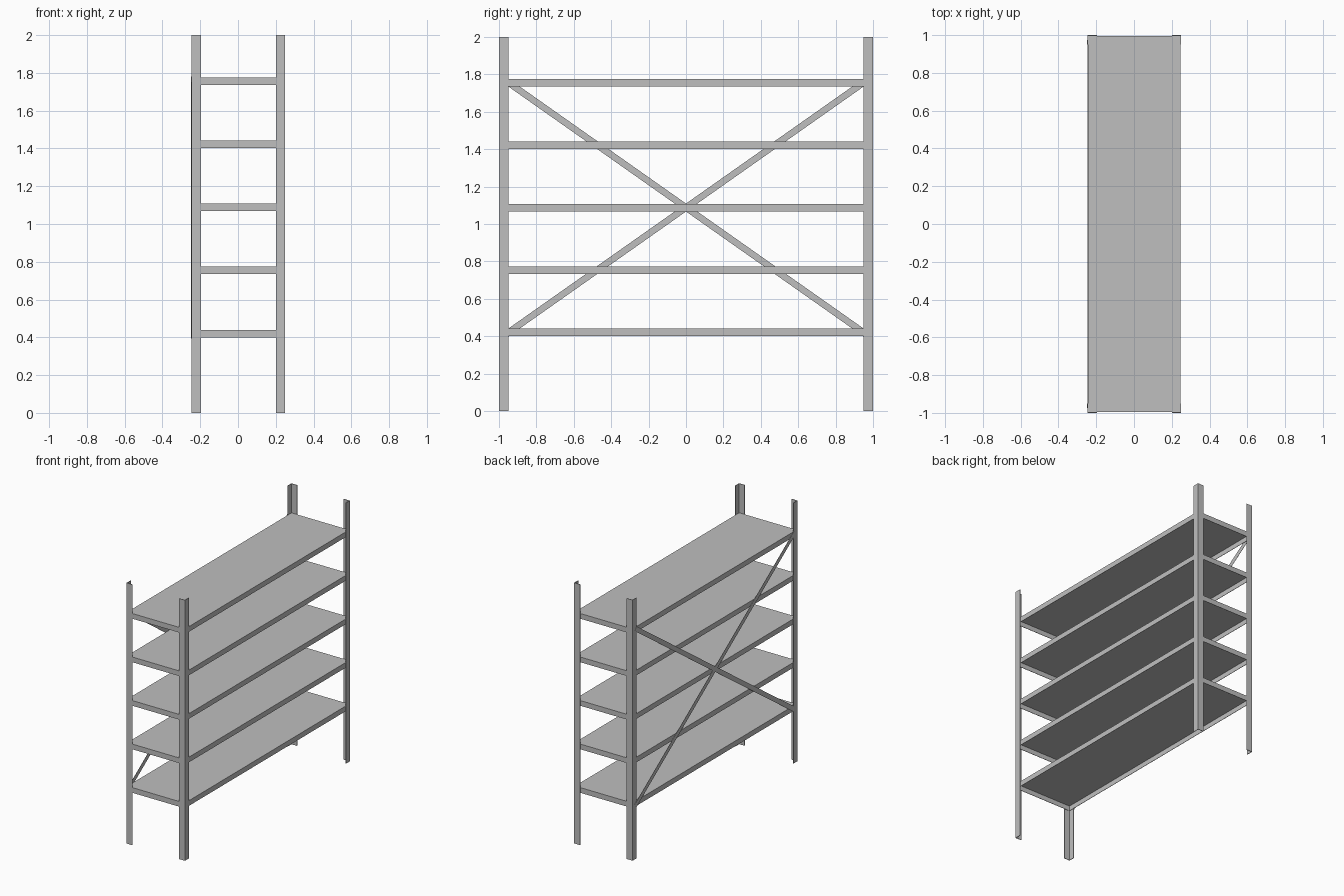
import bpy, bmesh, math
from mathutils import Matrix

cube = bpy.data.objects.get("Cube")
if cube:
    bpy.data.objects.remove(cube, do_unlink=True)

steel = bpy.data.materials.new("grey_steel")
steel.use_nodes = True
colour = (0.52, 0.52, 0.52, 1)
steel.diffuse_color = colour
steel.node_tree.nodes["Principled BSDF"].inputs["Base Color"].default_value = colour

X0, X1, Y = -0.247, 0.25, 1.0      # outer faces of the uprights
CX = (X0 + X1) / 2
WALL, FLANGE, HEIGHT = 0.004, 0.05, 2.0
LIP, FIRST, STEP = 0.04, 0.44, 0.334


def finish(name, bm):
    bmesh.ops.recalc_face_normals(bm, faces=bm.faces)
    mesh = bpy.data.meshes.new(name)
    bm.to_mesh(mesh)
    bm.free()
    mesh.materials.append(steel)
    obj = bpy.data.objects.new(name, mesh)
    bpy.context.collection.objects.link(obj)
    return obj


def box(size, matrix):
    bm = bmesh.new()
    bmesh.ops.create_cube(bm, size=1, matrix=matrix @ Matrix.Diagonal((*size, 1)))
    return bm


# Angle-iron upright, corner outward, extruded from an L profile
def upright(name, x, y):
    sx, sy = (-1 if x > 0 else 1), (-1 if y > 0 else 1)
    profile = [(0, 0), (FLANGE, 0), (FLANGE, WALL), (WALL, WALL), (WALL, FLANGE), (0, FLANGE)]
    bm = bmesh.new()
    face = bm.faces.new([bm.verts.new((x + sx * a, y + sy * b, 0)) for a, b in profile])
    top = bmesh.ops.extrude_face_region(bm, geom=[face])["geom"]
    bmesh.ops.translate(bm, vec=(0, 0, HEIGHT),
                        verts=[v for v in top if isinstance(v, bmesh.types.BMVert)])
    finish(name, bm)


for end, y in (("front", -Y), ("back", Y)):
    upright(end + "_right_post", X0, y)
    upright(end + "_left_post", X1, y)

# Folded sheet shelves: open underneath, with lips turned down
for i in range(5):
    z = FIRST + i * STEP
    bm = box((X1 - X0 - 2 * WALL, 2 * (Y - WALL), LIP),
             Matrix.Translation((CX, 0, z - LIP / 2)))
    bottom = [f for f in bm.faces if f.calc_center_median().z < z - LIP * 0.9]
    bmesh.ops.delete(bm, geom=bottom, context="FACES")
    shelf = finish("shelf_%d" % (i + 1), bm)
    sheet = shelf.modifiers.new("sheet_thickness", "SOLIDIFY")
    sheet.thickness = WALL
    sheet.offset = -1

# Flat crossed braces on the outside of one long side
RISE, RUN, THICK = 0.679, 0.965, 0.0015
middle = FIRST + 2 * STEP - LIP / 2
for i, side in enumerate((-1, 1)):
    turn = Matrix.Rotation(side * math.atan2(RISE, RUN), 4, "X")
    place = Matrix.Translation((X0 - THICK * (i + 0.5), 0, middle))
    finish("cross_brace_%d" % (i + 1),
           box((THICK, 2 * math.hypot(RISE, RUN), 0.035), place @ turn))
